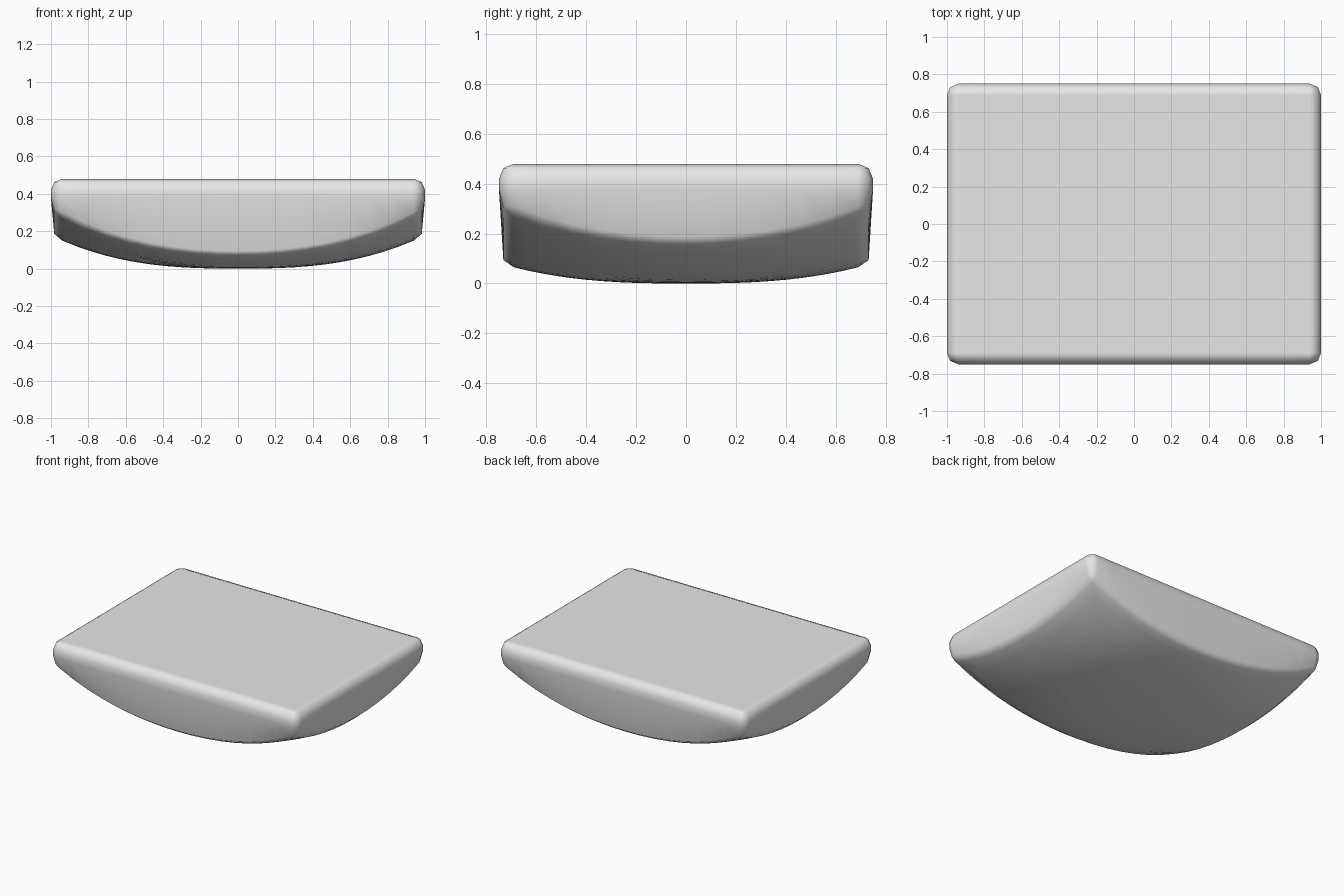
import bpy, bmesh, math

if "Cube" in bpy.data.objects:
    bpy.data.objects.remove(bpy.data.objects["Cube"])

HX, HY, TOP, R = 1.0, 0.75, 0.48, 0.06   # half sizes, top height, edge radius
MID = R * (1 - math.sqrt(0.5))           # inset of the middle bevel loop
NX, NY = 16, 12

def sag(x, y):
    # bowl-shaped underside, lowest at the centre
    return 0.177 * math.hypot(x, y) ** 2.7

def outline(inset):
    # rounded rectangle, straight runs subdivided, two segments per corner
    rad = R - inset
    cx, cy = HX - R, HY - R
    pts = []
    corners = [(cx, cy), (-cx, cy), (-cx, -cy), (cx, -cy)]
    for i, (a, b) in enumerate(corners):
        for k in range(3):
            t = math.radians(90 * i + 45 * k)
            pts.append((a + rad * math.cos(t), b + rad * math.sin(t)))
        x0, y0 = pts[-1]
        t = math.radians(90 * (i + 1))
        nx, ny = corners[(i + 1) % 4]
        x1, y1 = nx + rad * math.cos(t), ny + rad * math.sin(t)
        n = NX if i % 2 == 0 else NY
        pts += [(x0 + (x1 - x0) * j / n, y0 + (y1 - y0) * j / n) for j in range(1, n)]
    return pts

bm = bmesh.new()

def ring(inset, height, scale=1.0):
    out = []
    for x, y in outline(inset):
        x, y = x * scale, y * scale
        out.append(bm.verts.new((x, y, height(x, y))))
    return out

# Rounded top edge, narrow side band, rounded lower edge
rings = [ring(R, lambda x, y: TOP),
         ring(MID, lambda x, y: TOP - MID),
         ring(0, lambda x, y: TOP - R),
         ring(0, lambda x, y: 0.375),
         ring(MID, lambda x, y: sag(x, y) + MID)]
# Curved underside
STEPS = 12
rings += [ring(R, sag, s / STEPS) for s in range(STEPS, 0, -1)]

bm.faces.new(rings[0])
for a, b in zip(rings, rings[1:]):
    for i in range(len(a)):
        j = (i + 1) % len(a)
        bm.faces.new((a[i], b[i], b[j], a[j]))
tip = bm.verts.new((0, 0, 0))
last = rings[-1]
for i in range(len(last)):
    bm.faces.new((last[i], tip, last[(i + 1) % len(last)]))

bmesh.ops.remove_doubles(bm, verts=bm.verts[:], dist=1e-5)
bmesh.ops.recalc_face_normals(bm, faces=bm.faces[:])
for f in bm.faces:
    f.smooth = True

mesh = bpy.data.meshes.new("curved_base_block")
bm.to_mesh(mesh)
bm.free()
block = bpy.data.objects.new("curved_base_block", mesh)
bpy.context.collection.objects.link(block)

mat = bpy.data.materials.new("light grey")
mat.diffuse_color = (0.8, 0.8, 0.8, 1)
mat.use_nodes = True
mat.node_tree.nodes["Principled BSDF"].inputs["Base Color"].default_value = mat.diffuse_color
mesh.materials.append(mat)

# Keep the big top face flat-looking while the edges stay soft
block.modifiers.new("weighted_normals", 'WEIGHTED_NORMAL')
